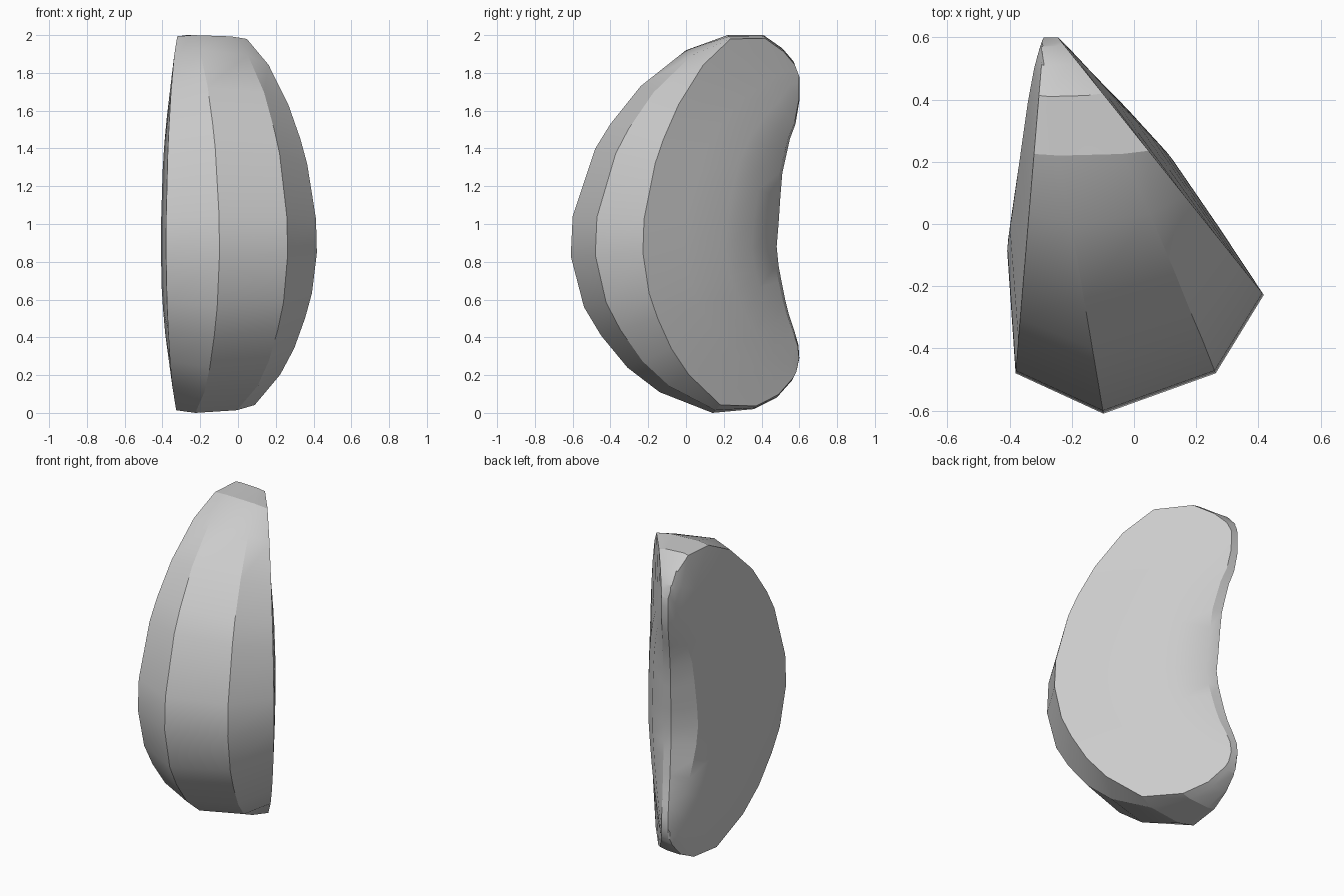
import bpy, bmesh, math
from mathutils import Vector

if "Cube" in bpy.data.objects:
    bpy.data.objects.remove(bpy.data.objects["Cube"])

# Side profile rows, bottom tip to top tip: outer (y, z), inner (y, z)
ROWS = [(.56, .17, .585, .22), (.48, .08, .60, .29), (.36, .02, .595, .36),
        (.14, 0, .575, .43), (-.14, .11, .545, .52), (-.31, .24, .525, .60),
        (-.45, .41, .505, .70), (-.54, .56, .49, .78), (-.61, .83, .48, .88),
        (-.60, 1.04, .49, 1.0), (-.48, 1.40, .50, 1.15), (-.40, 1.53, .51, 1.27),
        (-.24, 1.73, .53, 1.36), (0, 1.92, .55, 1.45), (.22, 2.0, .58, 1.53),
        (.41, 2.0, .60, 1.65), (.51, 1.93, .60, 1.72), (.57, 1.86, .60, 1.78)]


def left_x(y):
    return -.38 + .09 * (y + .47) / 1.07


def right_x(y):
    return .235 - .8 * y


def section(row):
    """Wedge cross-section: bowed left face, faceted rind, slanted right face."""
    yo, zo, yi, zi = row
    outer, inner = Vector((yo, zo)), Vector((yi, zi))
    length = (inner - outer).length
    size = min(1, length / 1.05)

    def at(depth):
        return outer.lerp(inner, depth)

    # The rind gets shallow toward the tips, so the faces reach the outline
    ridge_d = min(.36, max(.02, .12 - .43 * yo) / length)
    rind, ridge = at(ridge_d * .34), at(ridge_d)
    bx = -.1 - .17 * (yo + .6)
    dx = right_x(ridge.x)
    pts = [(left_x(rind.x), rind), (bx, outer),
           (bx + .7 * (dx - bx), rind), (dx, ridge)]
    for d, bulge in ((.55, .03), (.75, .055), (.88, .04)):    # right face
        p = at(d)
        pts.append((right_x(p.x) + bulge * size ** 2, p))
    back = yi - .48
    pts.append((-.165 - .65 * back, at(.985)))      # thin inner edge
    pts.append((-.23 - .5 * back, inner))
    for d, bulge in ((.88, .02), (.75, .035), (.48, .06)):    # left face
        p = at(d)
        pts.append((left_x(p.x) - bulge * size, p))
    return [Vector((x, p.x, p.y)) for x, p in pts]


# Crescent wedge: loft the sections and cap both tips
bm = bmesh.new()
rings = [[bm.verts.new(p) for p in section(r)] for r in ROWS]
n = len(rings[0])
for a, b in zip(rings, rings[1:]):
    for i in range(n):
        j = (i + 1) % n
        bm.faces.new((a[i], a[j], b[j], b[i]))
bm.faces.new(rings[0])
bm.faces.new(rings[-1])
bmesh.ops.recalc_face_normals(bm, faces=bm.faces)
mesh = bpy.data.meshes.new("fruit_segment")
bm.to_mesh(mesh)
bm.free()
segment = bpy.data.objects.new("fruit_segment", mesh)
bpy.context.collection.objects.link(segment)
bpy.context.view_layer.objects.active = segment
segment.select_set(True)
bpy.ops.object.shade_smooth_by_angle(angle=math.radians(22))
